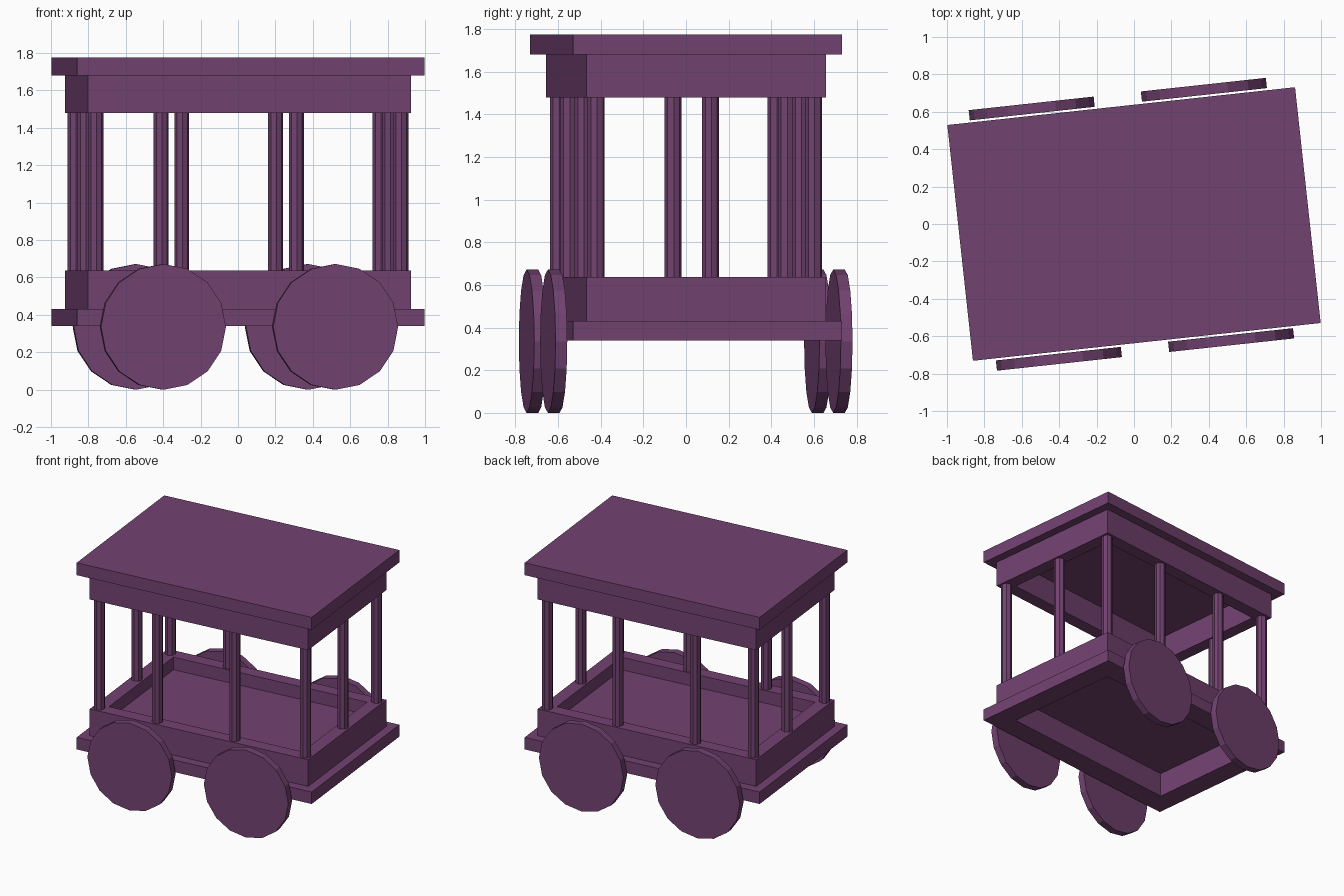
import bpy, bmesh
from math import pi, radians
from mathutils import Matrix

if "Cube" in bpy.data.objects:
    bpy.data.objects.remove(bpy.data.objects["Cube"])

TURN = Matrix.Rotation(radians(6.2), 4, 'Z')   # whole wagon sits slightly turned
paint = bpy.data.materials.new("purple_paint")
paint.diffuse_color = (0.17, 0.055, 0.165, 1)
paint.use_nodes = True
paint.node_tree.nodes["Principled BSDF"].inputs["Base Color"].default_value = paint.diffuse_color


def finish(name, bm):
    bmesh.ops.recalc_face_normals(bm, faces=bm.faces)
    bm.transform(TURN)
    me = bpy.data.meshes.new(name)
    bm.to_mesh(me)
    bm.free()
    me.materials.append(paint)
    ob = bpy.data.objects.new(name, me)
    bpy.context.collection.objects.link(ob)


def box(name, hx, hy, z0, z1):
    bm = bmesh.new()
    m = Matrix.Translation((0, 0, (z0 + z1) / 2)) @ Matrix.Diagonal((2 * hx, 2 * hy, z1 - z0, 1))
    bmesh.ops.create_cube(bm, size=1, matrix=m)
    finish(name, bm)


def frame(name, outer, inner, z0, z1):
    """Rectangular ring with an open middle."""
    bm = bmesh.new()
    loops = [[bm.verts.new((sx * hx, sy * hy, z))
              for sx, sy in ((-1, -1), (1, -1), (1, 1), (-1, 1))]
             for (hx, hy), z in ((outer, z0), (outer, z1), (inner, z1), (inner, z0))]
    for k in range(4):
        a, b = loops[k], loops[(k + 1) % 4]
        for i in range(4):
            j = (i + 1) % 4
            bm.faces.new((a[i], a[j], b[j], b[i]))
    finish(name, bm)


def cylinder(name, sides, r, depth, matrix):
    bm = bmesh.new()
    bmesh.ops.create_cone(bm, cap_ends=True, segments=sides, radius1=r, radius2=r,
                          depth=depth, matrix=matrix)
    finish(name, bm)


EDGE, WALL, HOLE = (0.935, 0.634), (0.869, 0.565), (0.77, 0.466)

# Lower body: walls, surrounding ledge and floor panel
frame("body_walls", WALL, HOLE, 0.34, 0.637)
frame("base_ledge", EDGE, WALL, 0.34, 0.432)
box("floor_panel", *HOLE, 0.53, 0.54)

# Canopy
frame("canopy_frame", WALL, HOLE, 1.48, 1.68)
box("roof", *EDGE, 1.68, 1.775)

# Octagonal posts: corners, two per long side, one per end
PX, PY = 0.82, 0.513
spots = [(x, s * PY) for s in (-1, 1) for x in (-PX, -0.358, 0.258, PX)]
spots += [(s * PX, 0.027) for s in (-1, 1)]
for i, (x, y) in enumerate(spots):
    cylinder(f"post_{i + 1}", 8, 0.04, 0.845, Matrix.Translation((x, y, 1.0585)))

# Wheels
for side, y in (("front", -0.673), ("back", 0.673)):
    for end, x in (("left", -0.477), ("right", 0.449)):
        cylinder(f"{side}_{end}_wheel", 16, 0.336, 0.055,
                 Matrix.Translation((x, y, 0.336)) @ Matrix.Rotation(pi / 2, 4, 'X'))
